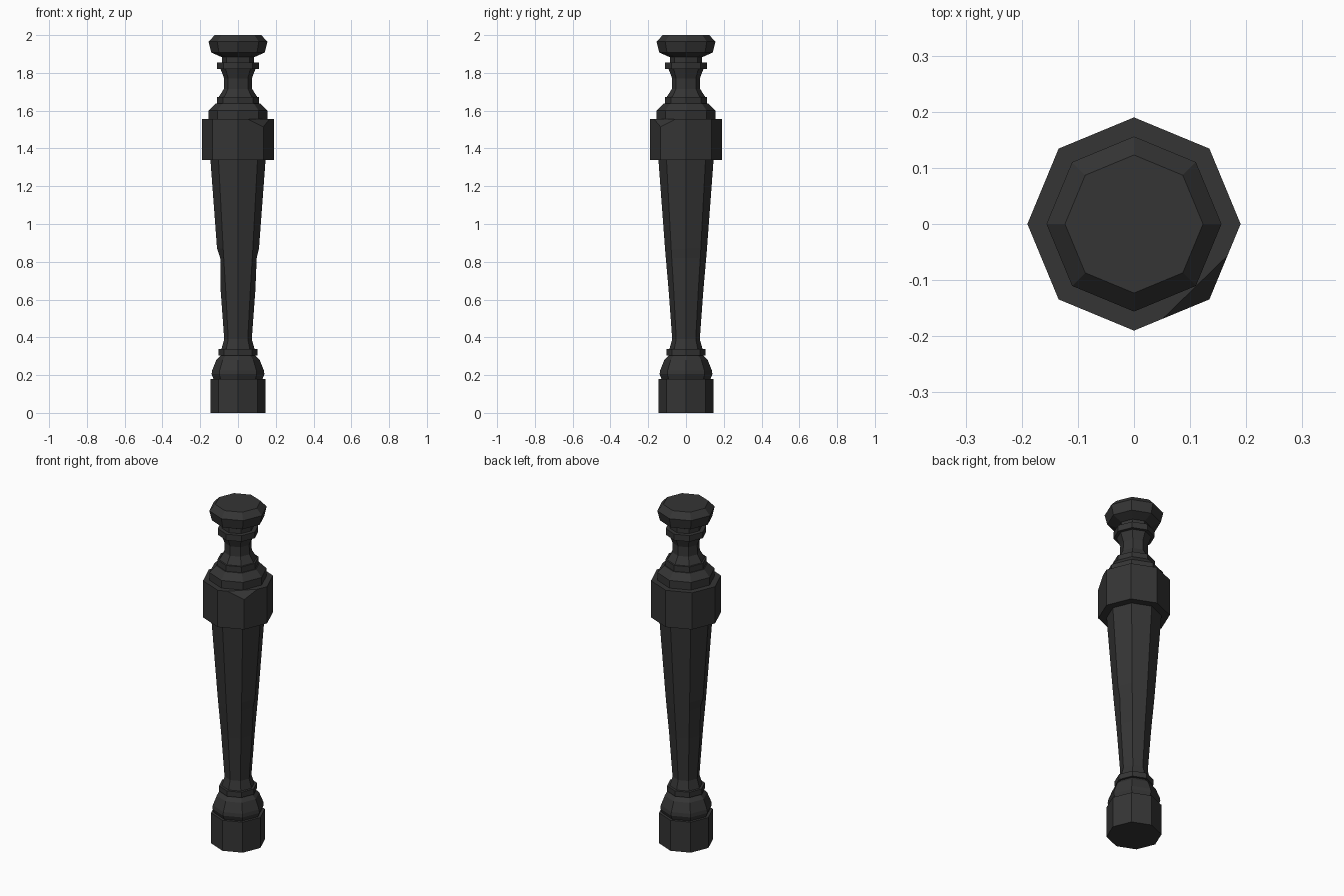
import bpy, bmesh, math
from mathutils import Vector

if "Cube" in bpy.data.objects:
    bpy.data.objects.remove(bpy.data.objects["Cube"])

SIDES = 8
iron = bpy.data.materials.new("dark_iron")
iron.diffuse_color = (0.035, 0.035, 0.035, 1)
iron.use_nodes = True
iron.node_tree.nodes["Principled BSDF"].inputs["Base Color"].default_value = iron.diffuse_color


def turned(name, profile):
    """Closed eight-sided turned part from (radius, height) pairs."""
    bm = bmesh.new()
    rings = []
    for r, z in profile:
        rings.append([bm.verts.new((r * math.cos(i * math.tau / SIDES),
                                    r * math.sin(i * math.tau / SIDES), z))
                      for i in range(SIDES)])
    for a, b in zip(rings, rings[1:]):
        for i in range(SIDES):
            j = (i + 1) % SIDES
            bm.faces.new((a[i], a[j], b[j], b[i]))
    bm.faces.new(rings[0][::-1])
    bm.faces.new(rings[-1])
    me = bpy.data.meshes.new(name)
    bm.to_mesh(me)
    bm.free()
    me.materials.append(iron)
    ob = bpy.data.objects.new(name, me)
    bpy.context.collection.objects.link(ob)
    return ob


def chip(ob, a, b, c):
    """Slice a corner off along the plane through three points."""
    a, b, c = Vector(a), Vector(b), Vector(c)
    n = (b - a).cross(c - a).normalized()
    if n.dot(a - Vector((0, 0, 1.45))) < 0:
        n = -n
    bm = bmesh.new()
    bm.from_mesh(ob.data)
    cut = bmesh.ops.bisect_plane(bm, geom=bm.verts[:] + bm.edges[:] + bm.faces[:],
                                 plane_co=a, plane_no=n, clear_outer=True)
    edges = [e for e in cut["geom_cut"] if isinstance(e, bmesh.types.BMEdge)]
    bmesh.ops.holes_fill(bm, edges=[e for e in bm.edges if e.is_boundary] or edges, sides=0)
    bmesh.ops.recalc_face_normals(bm, faces=bm.faces[:])
    bm.to_mesh(ob.data)
    bm.free()


# foot and lower bulb
turned("base_block", [(0.146, 0), (0.146, 0.18)])
turned("base_bulb", [(0.13, 0.18), (0.14, 0.205), (0.137, 0.225),
                     (0.115, 0.28), (0.09, 0.305)])
turned("lower_ring", [(0.103, 0.305), (0.103, 0.337)])

# tapered shaft with small worn dents on two edges
shaft = turned("tapered_shaft", [(0.088, 0.337), (0.073, 0.39), (0.092, 0.65),
                                 (0.107, 0.82), (0.111, 0.87), (0.146, 1.34)])
ring = SIDES * 3
for index, depth in ((ring + 4, 0.013), (ring, 0.008)):
    shaft.data.vertices[index].co.x *= 1 - depth / 0.107

# wide collar with one chipped corner
collar = turned("wide_collar", [(0.19, 1.338), (0.19, 1.555)])
chip(collar, (0.167, -0.056, 1.555), (0.052, -0.168, 1.555), (0.134, -0.134, 1.515))

# shoulder, neck and rings
turned("shoulder", [(0.155, 1.555), (0.155, 1.60), (0.118, 1.638)])
turned("shoulder_ring", [(0.112, 1.638), (0.112, 1.672)])
turned("neck", [(0.102, 1.672), (0.075, 1.715), (0.073, 1.77), (0.092, 1.82)])
turned("neck_ring", [(0.11, 1.82), (0.11, 1.856)])
turned("upper_neck", [(0.086, 1.856), (0.086, 1.895)])

# faceted knob on top
turned("top_knob", [(0.09, 1.885), (0.142, 1.908), (0.156, 1.965), (0.123, 2.0)])
